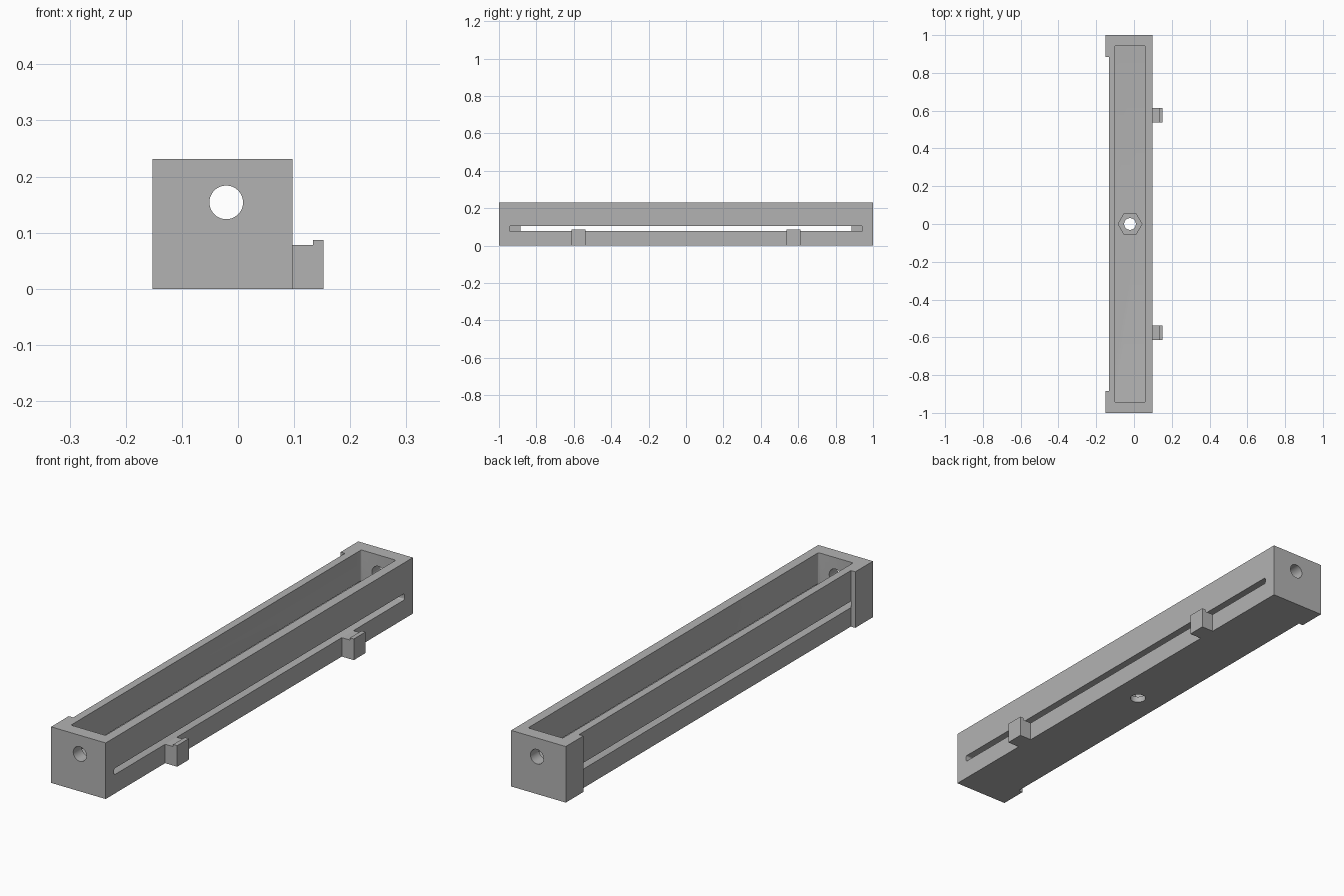
import bpy
import bmesh
from math import cos, sin, pi
from mathutils import Matrix, Vector

if "Cube" in bpy.data.objects:
    bpy.data.objects.remove(bpy.data.objects["Cube"])

grey = bpy.data.materials.new("plain grey")
grey.use_nodes = True
colour = (0.45, 0.45, 0.45, 1)
grey.diffuse_color = colour
grey.node_tree.nodes["Principled BSDF"].inputs["Base Color"].default_value = colour

LEFT, RIGHT, RECESS = -0.152, 0.097, -0.132
IN_LEFT, IN_RIGHT, IN_END = -0.10, 0.058, 0.945
FLOOR, TOP = 0.078, 0.231
MID = (IN_LEFT + IN_RIGHT) / 2


def make_object(name, bm):
    bmesh.ops.recalc_face_normals(bm, faces=bm.faces)
    mesh = bpy.data.meshes.new(name)
    bm.to_mesh(mesh)
    bm.free()
    mesh.materials.append(grey)
    obj = bpy.data.objects.new(name, mesh)
    bpy.context.scene.collection.objects.link(obj)
    return obj


def prism(name, outline, start, end, axis):
    """Extrude a 2D outline along an axis: x takes (y,z), y takes (x,z), z takes (x,y)."""
    def place(a, b, d):
        return {"x": (d, a, b), "y": (a, d, b), "z": (a, b, d)}[axis]
    bm = bmesh.new()
    face = bm.faces.new([bm.verts.new(place(a, b, start)) for a, b in outline])
    ext = bmesh.ops.extrude_face_region(bm, geom=[face])
    verts = [g for g in ext["geom"] if isinstance(g, bmesh.types.BMVert)]
    bmesh.ops.translate(bm, verts=verts, vec=Vector(place(0, 0, end - start)))
    return make_object(name, bm)


def ring(cx, cy, radius, sides):
    return [(cx + radius * cos(2 * pi * i / sides), cy + radius * sin(2 * pi * i / sides))
            for i in range(sides)]


def rounded(a0, b0, a1, b1, r, steps=4):
    """Rectangle outline with rounded corners."""
    corners = [(a1 - r, b1 - r), (a0 + r, b1 - r), (a0 + r, b0 + r), (a1 - r, b0 + r)]
    return [(cx + r * cos((q + i / steps) * pi / 2), cy + r * sin((q + i / steps) * pi / 2))
            for q, (cx, cy) in enumerate(corners) for i in range(steps + 1)]


# Tray body: plan with thicker end blocks on the right-hand wall
plan = [(RIGHT, -1), (RIGHT, 1), (LEFT, 1), (LEFT, 0.885), (RECESS, 0.885),
        (RECESS, -0.885), (LEFT, -0.885), (LEFT, -1)]
body = prism("tray_body", plan, 0, TOP, "z")

# Cavity, side slots, end holes, nut pocket and bolt hole
cutters = [
    prism("cavity_cutter", rounded(IN_LEFT, -IN_END, IN_RIGHT, IN_END, 0.006),
          FLOOR, TOP + 0.1, "z"),
    prism("slot_cutter", rounded(-IN_END, FLOOR, IN_END, 0.104, 0.006),
          RECESS, RIGHT + 0.1, "x"),
    prism("end_hole_cutter", ring(MID, 0.154, 0.03, 48), -1.1, 1.1, "y"),
    prism("nut_cutter", ring(MID, 0, 0.063, 6), 0.025, FLOOR + 0.02, "z"),
    prism("bolt_cutter", ring(MID, 0, 0.031, 48), -0.1, FLOOR + 0.02, "z"),
]
for cutter in cutters:
    cutter.hide_render = True
    mod = body.modifiers.new(cutter.name, "BOOLEAN")
    mod.operation = "DIFFERENCE"
    mod.solver = "EXACT"
    mod.object = cutter

# Bake the cuts and drop the helpers
bpy.context.view_layer.update()
baked = bpy.data.meshes.new_from_object(
    body.evaluated_get(bpy.context.evaluated_depsgraph_get()))
body.modifiers.clear()
body.data = baked
for cutter in cutters:
    bpy.data.objects.remove(cutter)

# Hooked side brackets
hook = [(RIGHT, 0), (0.152, 0), (0.152, 0.087), (0.134, 0.087), (0.134, FLOOR), (RIGHT, FLOOR)]
for name, y in (("front_bracket", -0.575), ("back_bracket", 0.575)):
    prism(name, hook, y - 0.038, y + 0.038, "y")

# Smooth only the round holes and corner fillets
bpy.ops.object.select_all(action="DESELECT")
body.select_set(True)
bpy.context.view_layer.objects.active = body
bpy.ops.object.shade_smooth_by_angle(angle=pi / 6)
